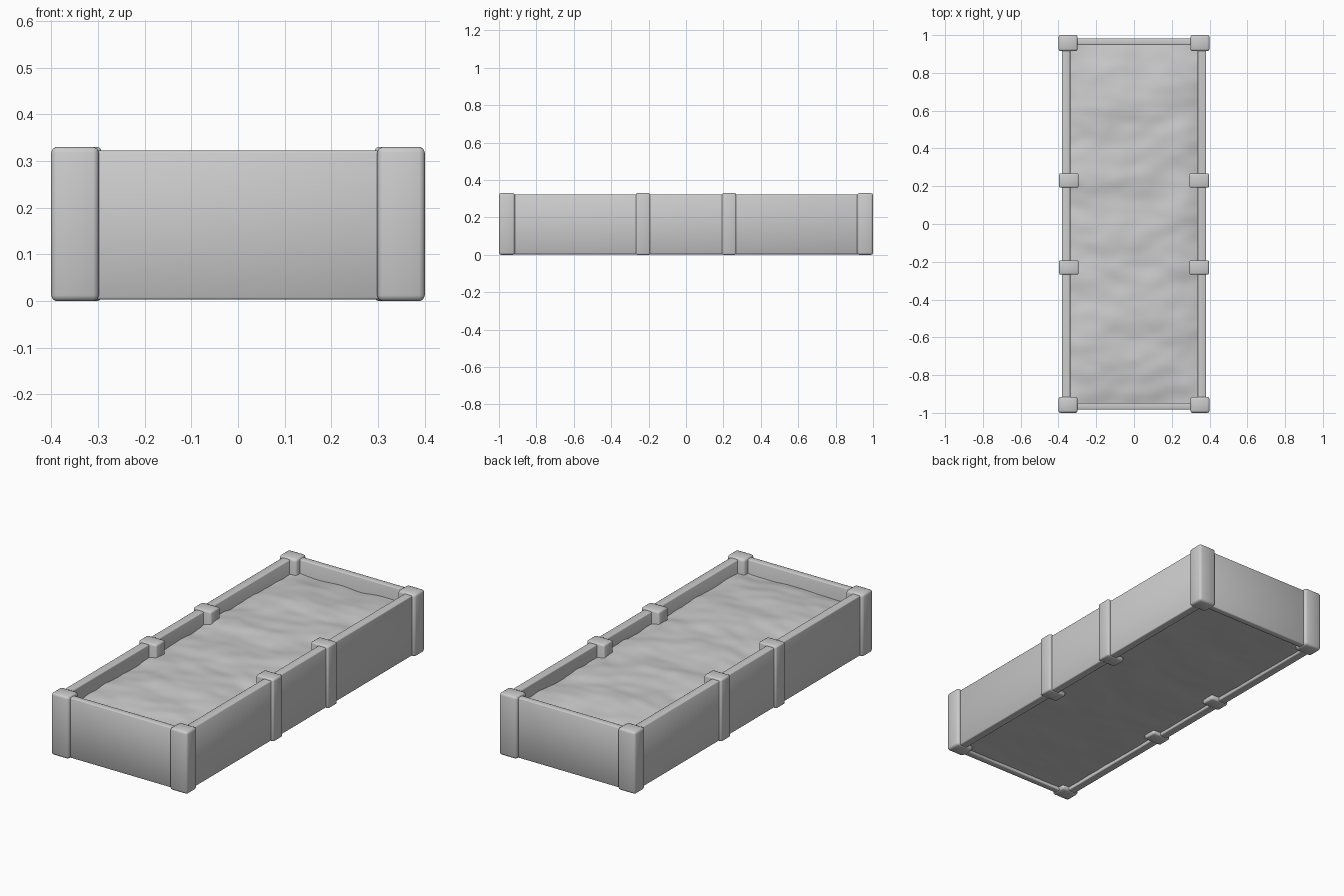
import bpy, bmesh, math
from mathutils import Vector, noise

if "Cube" in bpy.data.objects:
    bpy.data.objects.remove(bpy.data.objects["Cube"])


def finish(bm, name, angle=50):
    bmesh.ops.recalc_face_normals(bm, faces=bm.faces)
    mesh = bpy.data.meshes.new(name)
    bm.to_mesh(mesh)
    bm.free()
    obj = bpy.data.objects.new(name, mesh)
    bpy.context.collection.objects.link(obj)
    bpy.ops.object.select_all(action='DESELECT')
    obj.select_set(True)
    bpy.context.view_layer.objects.active = obj
    bpy.ops.object.shade_smooth_by_angle(angle=math.radians(angle))
    return obj


def bevel(bm, width):
    bmesh.ops.bevel(bm, geom=bm.edges[:], offset=width, segments=2,
                    profile=0.5, affect='EDGES', clamp_overlap=True)


def post(name, x0, x1, y0, y1, height, width=0.008):
    bm = bmesh.new()
    bmesh.ops.create_cube(bm, size=1)
    for v in bm.verts:
        v.co = (x0 if v.co.x < 0 else x1,
                y0 if v.co.y < 0 else y1,
                0 if v.co.z < 0 else height)
    bevel(bm, width)
    return finish(bm, name)


# Rectangular frame of planks, open at top and bottom
bm = bmesh.new()
rings = []
for hx, hy, z in [(0.382, 0.982, 0.003), (0.382, 0.982, 0.322),
                  (0.337, 0.947, 0.322), (0.337, 0.947, 0.003)]:
    rings.append([bm.verts.new((sx * hx, sy * hy, z))
                  for sx, sy in [(-1, -1), (1, -1), (1, 1), (-1, 1)]])
for i in range(4):
    a, b = rings[i], rings[(i + 1) % 4]
    for j in range(4):
        k = (j + 1) % 4
        bm.faces.new((a[j], a[k], b[k], b[j]))
bevel(bm, 0.005)
finish(bm, "plank_frame")

# Corner posts and the two side posts on each long wall
for sx, side in ((-1, "left"), (1, "right")):
    xs = sorted((sx * 0.293, sx * 0.397))
    for sy, end in ((-1, "front"), (1, "back")):
        cx = sorted((sx * 0.298, sx * 0.4))
        cy = sorted((sy * 0.915, sy * 1.0))
        post(f"corner_post_{end}_{side}", *cx, *cy, 0.33, 0.012)
        ym = sy * 0.23
        post(f"side_post_{end}_{side}", *xs, ym - 0.038, ym + 0.038, 0.33)

# Soil filling: lumpy top and slightly uneven underside
HX, HY = 0.345, 0.955
bm = bmesh.new()
bmesh.ops.create_grid(bm, x_segments=32, y_segments=88, size=1)
for v in bm.verts:
    v.co.x *= HX
    v.co.y *= HY
ext = bmesh.ops.extrude_face_region(bm, geom=bm.faces[:], use_keep_orig=True)
top = {g for g in ext["geom"] if isinstance(g, bmesh.types.BMVert)}
for v in bm.verts:
    x, y = v.co.x, v.co.y
    lump = (0.014 * noise.noise(Vector((x * 3.5, y * 6, 1.7)))
            + 0.006 * noise.noise(Vector((x * 9, y * 15, 5.2))))
    if v in top:
        dome = (1 - (x / HX) ** 4) * (1 - (y / HY) ** 6)
        v.co.z = 0.25 + 0.028 * dome + lump
    else:
        v.co.z = 0.02 + 0.3 * lump
finish(bm, "soil", 60)
